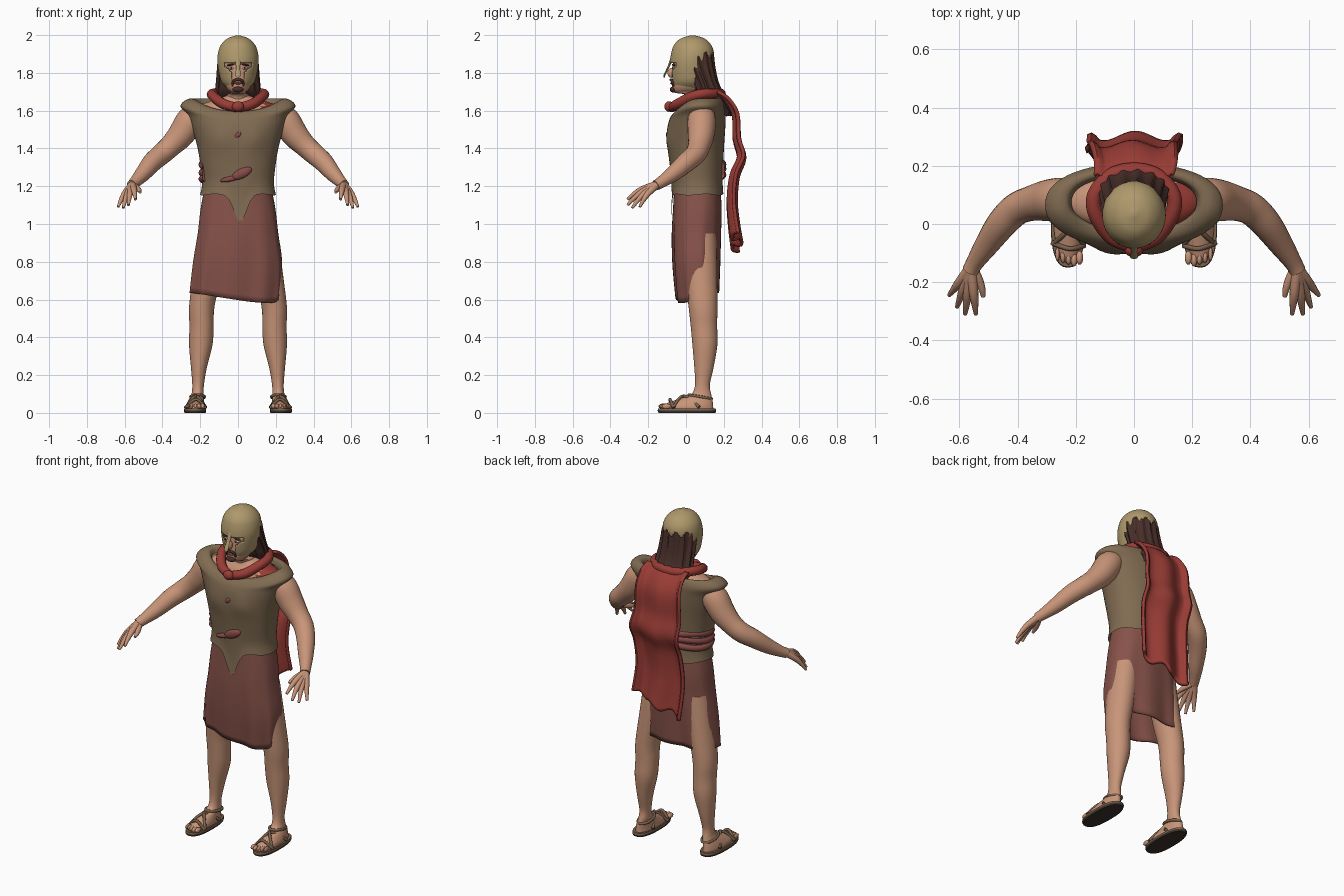
import bpy, bmesh, math
from math import sin, cos, pi, exp
from mathutils import Vector, Matrix

cube = bpy.data.objects.get("Cube")
if cube:
    bpy.data.objects.remove(cube, do_unlink=True)


def material(name, rgb):
    m = bpy.data.materials.new(name)
    m.use_nodes = True
    m.diffuse_color = (*rgb, 1)
    m.node_tree.nodes["Principled BSDF"].inputs["Base Color"].default_value = (*rgb, 1)
    return m


SKIN = material("warm skin", (.58, .30, .19))
CLOTH = material("brown tunic", (.22, .15, .085))
BRONZE = material("pale bronze", (.43, .32, .15))
WOOL = material("dull red wool", (.24, .085, .068))
RED = material("cape red", (.32, .045, .036))
HAIR = material("dark hair", (.065, .028, .022))
LEATHER = material("sandal leather", (.20, .125, .075))
SOLE = material("dark sole", (.045, .033, .027))
SASH = material("faded sash", (.25, .07, .065))
WHITE = material("eye white", (.6, .5, .42))


def finish(ob, *mats):
    for m in mats:
        ob.data.materials.append(m)
    bpy.ops.object.select_all(action='DESELECT')
    ob.select_set(True)
    bpy.context.view_layer.objects.active = ob
    bpy.ops.object.shade_smooth_by_angle(angle=math.radians(50))
    return ob


def from_bmesh(name, bm, *mats):
    bmesh.ops.recalc_face_normals(bm, faces=bm.faces)
    me = bpy.data.meshes.new(name)
    bm.to_mesh(me)
    bm.free()
    ob = bpy.data.objects.new(name, me)
    bpy.context.collection.objects.link(ob)
    return finish(ob, *mats)


def smooth_rows(rows, steps):
    """Catmull-Rom interpolation of any equal-length rows."""
    out = []
    for i in range(len(rows) - 1):
        a, b, c, d = (rows[max(0, min(len(rows) - 1, i + k))] for k in (-1, 0, 1, 2))
        for s in range(steps):
            t = s / steps
            out.append([.5 * (2*q + (r - p)*t + (2*p - 5*q + 4*r - w)*t*t
                              + (3*q - p - 3*r + w)*t**3) for p, q, r, w in zip(a, b, c, d)])
    return out + [list(rows[-1])]


def loft(name, rows, *mats, n=32, steps=4, power=2, cap=True, warp=None, drop=None, paint=None, thick=0):
    """Stack of horizontal ovals given as (x, y, z, radius x, radius y)."""
    bm = bmesh.new()
    rings = []
    for x, y, z, rx, ry in smooth_rows(rows, steps):
        ring = []
        for k in range(n):
            a = 2 * pi * k / n
            c, s = cos(a), sin(a)
            p = Vector((x + rx * math.copysign(abs(c) ** (2 / power), c),
                        y + ry * math.copysign(abs(s) ** (2 / power), s), z))
            ring.append(bm.verts.new(warp(p, a) if warp else p))
        rings.append(ring)
    for lo, hi in zip(rings, rings[1:]):
        for k in range(n):
            bm.faces.new((lo[k], lo[k - 1], hi[k - 1], hi[k]))
    if cap:
        bm.faces.new(rings[0])
        bm.faces.new(rings[-1])
    if paint:
        for f in bm.faces:
            f.material_index = paint(f.calc_center_median())
    if drop:
        gone = [f for f in bm.faces if drop(f.calc_center_median())]
        bmesh.ops.delete(bm, geom=gone, context='FACES')
    ob = from_bmesh(name, bm, *mats)
    if thick:
        mod = ob.modifiers.new("thickness", 'SOLIDIFY')
        mod.thickness, mod.offset = thick, -1
    return ob


def tube(name, pts, mat, closed=False, steps=5, n=12):
    """Round tube through (x, y, z, radius) points."""
    rows = smooth_rows(list(pts) + ([pts[0]] if closed else []), steps)
    bm = bmesh.new()
    rings = []
    for i, row in enumerate(rows):
        nxt, prv = rows[min(i + 1, len(rows) - 1)], rows[max(i - 1, 0)]
        rot = (Vector(nxt[:3]) - Vector(prv[:3])).to_track_quat('Z', 'Y').to_matrix()
        rings.append([bm.verts.new(Vector(row[:3]) + rot @ Vector(
            (row[3] * cos(2*pi*k/n), row[3] * sin(2*pi*k/n), 0))) for k in range(n)])
    for lo, hi in zip(rings, rings[1:]):
        # match ring starts so the skin never twists
        sh = min(range(n), key=lambda j: sum((lo[k].co - hi[(k + j) % n].co).length for k in range(0, n, 3)))
        for k in range(n):
            bm.faces.new((lo[k], lo[k - 1], hi[(k - 1 + sh) % n], hi[(k + sh) % n]))
    if not closed:
        bm.faces.new(rings[0])
        bm.faces.new(rings[-1])
    return from_bmesh(name, bm, mat)


def blob(name, at, size, mat, tilt=0):
    bm = bmesh.new()
    bmesh.ops.create_uvsphere(bm, u_segments=16, v_segments=10, radius=1)
    bm.transform(Matrix.Translation(at) @ Matrix.Rotation(tilt, 4, 'Y') @ Matrix.Diagonal((*size, 1)))
    return from_bmesh(name, bm, mat)


# Tunic: wide neck, capped shoulders, torn flap at the front hem
def tunic_shape(p, a):
    front = max(0, -sin(a))
    if p.z < 1.3:
        p.z -= .14 * min(1, (1.3 - p.z) / .14) * (front > 0) * exp(-((p.x - .012) / .045) ** 2)
        p.z += .012 * sin(a * 5) * max(0, (1.25 - p.z)) * 3
    if p.z > 1.5:
        p.z -= .065 * front ** 2 * (p.z - 1.5) / .16
    p.y -= .012 * front * exp(-((abs(p.x) - .09) / .06) ** 2 - ((p.z - 1.45) / .06) ** 2)
    return p


loft("tunic", [(0, .06, 1.155, .2, .138), (0, .06, 1.22, .19, .134), (0, .055, 1.32, .2, .142),
               (0, .052, 1.42, .218, .15), (0, .055, 1.51, .245, .153), (0, .06, 1.58, .27, .15),
               (0, .065, 1.625, .305, .142), (0, .07, 1.66, .27, .125), (0, .075, 1.66, .23, .1),
               (0, .075, 1.63, .215, .09)],
     CLOTH, n=64, power=2.25, cap=False, warp=tunic_shape)
# Shoulders, with red cloth over the left one
loft("shoulders", [(0, .07, 1.5, .2, .09), (0, .075, 1.58, .235, .105), (0, .075, 1.625, .21, .095),
                   (0, .075, 1.655, .13, .075), (0, .07, 1.68, .06, .06)],
     SKIN, RED, paint=lambda c: int(c.x > .13))


# Skirt with soft folds and a slanting hem
def skirt_shape(p, a):
    low = max(0, min(1, (1.15 - p.z) / .5))
    p.y += .008 * low * sin(a * 9 + 1)
    p.x += .004 * low * sin(a * 7)
    p.z -= .068 * low ** 2 * max(0, -sin(a)) ** .5 * (p.x + .25) / .45
    return p


loft("skirt", [(0, .06, 1.2, .175, .122), (0, .06, 1.08, .198, .128), (0, .055, .95, .213, .128),
               (-.002, .055, .8, .235, .122), (-.015, .06, .635, .24, .108)],
     WOOL, n=72, power=2.4, cap=False, warp=skirt_shape, thick=.008)

# Sash and torn cloth pieces
for i in range(3):
    arc = [math.radians(70 + 15 * k) for k in range(10)]
    tube(f"sash_fold_{i + 1}", [(.188 * cos(a), .058 + .135 * sin(a),
         1.315 - .033 * i - .012 * sin(a * 2 + i), .021) for a in arc], SASH)
blob("front_patch", (.02, -.08, 1.268), (.058, .016, .026), SASH, -.45)
blob("front_patch_tail", (-.045, -.078, 1.238), (.05, .012, .014), SASH, -.2)
blob("chest_patch", (0, -.096, 1.472), (.022, .01, .014), SASH, -.7)

# Cape: hanging profile swept across with folds
cape_rows = smooth_rows([(.16, 1.70), (.215, 1.66), (.262, 1.58), (.27, 1.45), (.295, 1.35), (.258, 1.25),
                         (.245, 1.12), (.255, 1.0), (.27, .9)], 4)
bm = bmesh.new()
W = 32
grid = []
for j, (y, z) in enumerate(cape_rows):
    t = j / (len(cape_rows) - 1)
    row = []
    for k in range(W + 1):
        u = 2 * k / W - 1
        fold = .018 * cos(u * pi * 1.5) * (.4 + t) + .016 * exp(-((abs(u) - .92) / .08) ** 2)
        row.append(bm.verts.new((u * (.135 + .025 * min(1, 2 * t)) + .006 * sin(t * 14),
                                 y + fold, z + t * t * (.045 * u + .012 * sin(u * 9)))))
    grid.append(row)
for lo, hi in zip(grid, grid[1:]):
    for k in range(W):
        bm.faces.new((lo[k], lo[k + 1], hi[k + 1], hi[k]))
cape = from_bmesh("cape", bm, RED)
mod = cape.modifiers.new("thickness", 'SOLIDIFY')
mod.thickness, mod.offset = .018, 0

# Neck scarf and knot
half = [(.075, -.045, 1.635, .027), (.13, .03, 1.675, .026), (.135, .1, 1.69, .026), (.08, .165, 1.69, .026)]
tube("scarf", [(0, -.075, 1.615, .024)] + half + [(0, .185, 1.69, .026)]
     + [(-x, y, z, r) for x, y, z, r in reversed(half)], RED, closed=True)
blob("scarf_knot", (0, -.09, 1.622), (.032, .024, .028), RED)

# Head, face and hair
loft("head", [(0, .07, 1.6, .065, .065), (0, .06, 1.68, .058, .062), (0, .012, 1.695, .04, .07),
              (0, .012, 1.72, .062, .085), (0, .02, 1.78, .083, .092), (0, .03, 1.86, .095, .098),
              (0, .035, 1.95, .07, .075)], SKIN)
blob("nose", (0, -.078, 1.8), (.014, .02, .026), SKIN)
blob("lips", (0, -.077, 1.745), (.02, .007, .006), SASH)
blob("chin_beard", (0, -.068, 1.712), (.03, .018, .016), HAIR)
tube("moustache", [(-.03, -.064, 1.73, .005), (-.024, -.073, 1.756, .007), (0, -.08, 1.764, .007),
                   (.024, -.073, 1.756, .007), (.03, -.064, 1.73, .005)], HAIR)


def strands(p, a):
    p.x += .005 * sin(a * 14) * cos(a)
    p.y += .006 * sin(a * 14) * sin(a)
    p.z += .015 * sin(a * 6) * (p.z < 1.66)
    return p


loft("hair", [(0, .05, 1.945, .07, .07), (0, .053, 1.9, .098, .088), (0, .065, 1.84, .106, .084),
              (0, .095, 1.76, .112, .07), (0, .12, 1.7, .118, .072), (0, .165, 1.65, .118, .062),
              (0, .2, 1.61, .11, .045), (0, .225, 1.585, .09, .025)], HAIR, n=64, warp=strands)


# Helmet: shell with eye, mouth and ragged rear openings
def helmet_gap(c):
    x = abs(c.x)
    if c.y < .02:
        eye = x < .075 and 1.775 + .8 * x < c.z < 1.856
        return eye or (x < .034 and c.z < 1.81)
    a = math.atan2(c.y - .035, c.x)
    return c.y > .045 and c.z < min(1.895, 1.74 + (c.y - .045) * 3) + .018 * sin(a * 11)


loft("helmet", [(0, .025, 1.712, .05, .09), (0, .03, 1.75, .086, .105), (0, .03, 1.8, .101, .112),
                (0, .03, 1.86, .109, .114), (0, .035, 1.91, .105, .112), (0, .035, 1.95, .089, .097),
                (0, .035, 1.982, .056, .063), (0, .035, 1.999, .008, .009)],
     BRONZE, n=120, steps=8, drop=helmet_gap, thick=.008)
loft("nose_guard", [(0, -.116, 1.775, .008, .004), (0, -.113, 1.79, .014, .005), (0, -.096, 1.825, .011, .006),
                    (0, -.083, 1.855, .013, .007), (0, -.076, 1.885, .012, .006)], BRONZE, n=12)

for side, s in (("left", 1), ("right", -1)):
    blob(side + "_eye", (s * .036, -.062, 1.825), (.014, .01, .007), WHITE)
    blob(side + "_pupil", (s * .036, -.071, 1.825), (.005, .004, .006), HAIR)
    blob(side + "_brow", (s * .038, -.064, 1.843), (.022, .01, .005), HAIR, s * .2)

    def limb(name, pts, mat, **kw):
        return tube(f"{side}_{name}", [(s * x, y, z, r) for x, y, z, r in pts], mat, **kw)

    # Arm and hand
    limb("arm", [(.2, .085, 1.59, .06), (.25, .083, 1.55, .075), (.3, .08, 1.475, .071), (.355, .07, 1.415, .06),
                 (.405, .05, 1.37, .056), (.455, .0, 1.325, .052), (.505, -.07, 1.265, .042),
                 (.545, -.13, 1.222, .031), (.562, -.16, 1.205, .028)], SKIN, n=20)
    wrist = Vector((.56, -.15, 1.21))
    tips = [(.543, -.31, 1.13), (.58, -.31, 1.10), (.608, -.285, 1.085), (.635, -.245, 1.09)]
    for i, tip in enumerate(map(Vector, tips)):
        path = [wrist.lerp(tip, t) + Vector((0, 0, lift)) for t, lift in ((0, 0), (.5, .015), (.78, .012), (1, 0))]
        limb(f"finger_{i + 1}", [(*p, r) for p, r in zip(path, (.02, .0165, .012, .007))], SKIN)
    limb("thumb", [(.556, -.15, 1.205, .018), (.535, -.19, 1.19, .016), (.522, -.225, 1.178, .012),
                   (.518, -.25, 1.168, .007)], SKIN)

    # Leg and foot in one stack
    loft(side + "_leg", [(s * x, y, z, rx, ry) for x, y, z, rx, ry in (
        (.225, .005, .02, .05, .14), (.225, .008, .04, .049, .135), (.221, .045, .07, .04, .095),
        (.214, .08, .1, .032, .053), (.211, .087, .15, .031, .039), (.207, .095, .24, .042, .051),
        (.197, .1, .36, .062, .066), (.193, .095, .46, .064, .07), (.192, .09, .56, .067, .076),
        (.165, .08, .72, .075, .085), (.13, .07, .95, .08, .09))], SKIN)
    for i in range(5):
        blob(f"{side}_toe_{i + 1}", (s * (.187 + .019 * i), -.122 + .006 * abs(i - 1), .035),
             (.0125 - .0012 * i, .024, .014), SKIN)

    # Sandal
    loft(side + "_sole", [(s * .227, .005, 0, .056, .15), (s * .227, .005, .012, .059, .155),
                          (s * .227, .005, .023, .057, .152)], SOLE, LEATHER, steps=2, power=2.5,
         paint=lambda c: int(c.z > .012))
    for name, start, top, end in (("toe_strap", (.172, -.075, .025), (.222, -.085, .072), (.28, -.065, .025)),
                                  ("cross_strap", (.172, -.07, .025), (.222, -.01, .09), (.275, .07, .03)),
                                  ("instep_strap", (.278, -.07, .025), (.222, -.015, .09), (.172, .07, .03))):
        limb(name, [(*start, .009), (*top, .008), (*end, .009)], LEATHER, n=8)
    limb("ankle_strap", [(.214 + .037 * cos(k * pi / 4), .075 + .06 * sin(k * pi / 4),
                          .085 - .01 * sin(k * pi / 4), .008) for k in range(8)], LEATHER, closed=True, n=8)
